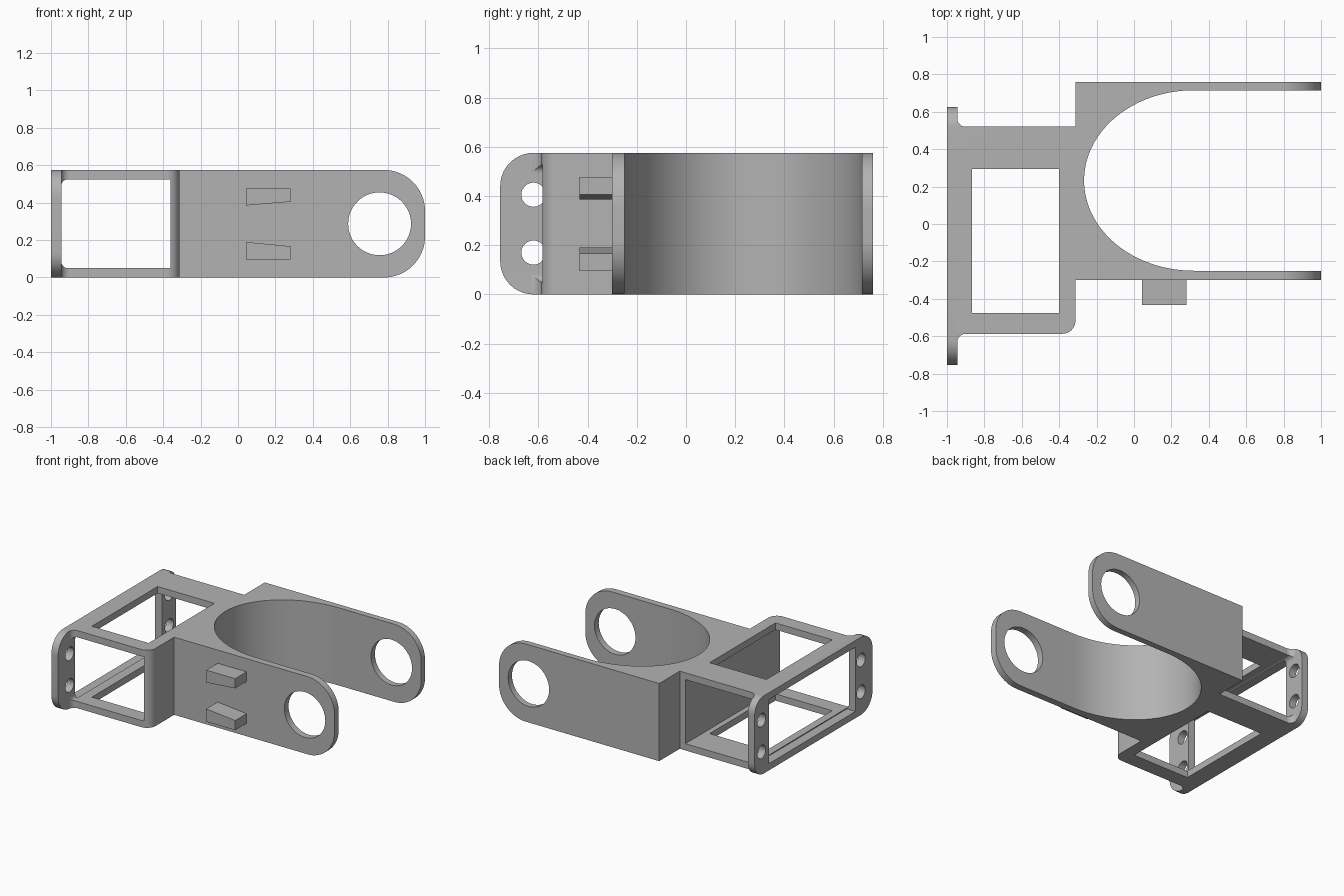
import bpy, bmesh, math
from mathutils import Vector

cube = bpy.data.objects.get("Cube")
if cube:
    bpy.data.objects.remove(cube, do_unlink=True)

grey = bpy.data.materials.new("plain_grey")
grey.use_nodes = True
colour = (0.45, 0.45, 0.45, 1)
grey.diffuse_color = colour
for node in grey.node_tree.nodes:
    if node.type == 'BSDF_PRINCIPLED':
        node.inputs["Base Color"].default_value = colour

HEIGHT = 0.575


def rounded(corners, steps=10):
    """Outline from (u, v, radius) corners; a radius fillets a square corner."""
    points = []
    for i, (u, v, r) in enumerate(corners):
        c = Vector((u, v))
        if r == 0:
            points.append(c)
            continue
        back = (Vector(corners[i - 1][:2]) - c).normalized()
        ahead = (Vector(corners[(i + 1) % len(corners)][:2]) - c).normalized()
        centre = c + r * (back + ahead)
        for k in range(steps + 1):
            t = math.pi / 2 * k / steps
            points.append(centre - r * (ahead * math.cos(t) + back * math.sin(t)))
    return points


def ellipse(cu, cv, ru, rv, start, end, steps):
    angles = [math.radians(start + (end - start) * k / steps) for k in range(steps + 1)]
    return [Vector((cu + ru * math.cos(a), cv + rv * math.sin(a))) for a in angles]


def circle(cu, cv, r):
    return ellipse(cu, cv, r, r, 0, 360, 48)[:-1]


def box(u0, u1, v0, v1, r=0):
    return rounded([(u0, v0, r), (u1, v0, r), (u1, v1, r), (u0, v1, r)])


def prism(name, outline, axis, lo, hi):
    """Extrude a flat outline along one axis."""
    place = {'x': lambda p, w: (w, p[0], p[1]),
             'y': lambda p, w: (p[0], w, p[1]),
             'z': lambda p, w: (p[0], p[1], w)}[axis]
    bm = bmesh.new()
    face = bm.faces.new([bm.verts.new(place(p, lo)) for p in outline])
    new = bmesh.ops.extrude_face_region(bm, geom=[face])["geom"]
    shift = Vector(place((0, 0), hi - lo))
    bmesh.ops.translate(bm, vec=shift, verts=[g for g in new if isinstance(g, bmesh.types.BMVert)])
    bmesh.ops.recalc_face_normals(bm, faces=bm.faces)
    mesh = bpy.data.meshes.new(name)
    bm.to_mesh(mesh)
    bm.free()
    mesh.materials.append(grey)
    obj = bpy.data.objects.new(name, mesh)
    bpy.context.collection.objects.link(obj)
    return obj


def activate(obj):
    bpy.ops.object.select_all(action='DESELECT')
    obj.select_set(True)
    bpy.context.view_layer.objects.active = obj


def combine(target, tool, operation):
    activate(target)
    mod = target.modifiers.new(operation, 'BOOLEAN')
    mod.operation = operation
    mod.solver = 'EXACT'
    mod.object = tool
    bpy.ops.object.modifier_apply(modifier=mod.name)
    bpy.data.objects.remove(tool, do_unlink=True)


# Fork: two arms joined by a block with an elliptical bore
front, back = -0.30, 0.76
outline = [Vector((1, front)), Vector((1, -0.25))]
outline += ellipse(0.32, 0.2325, 0.587, 0.4825, 270, 90, 48)
outline += [Vector((1, 0.715)), Vector((1, back)), Vector((-0.313, back)), Vector((-0.313, front))]
bracket = prism("bracket", outline, 'z', 0, HEIGHT)

# Rounded arm ends and pivot holes
ends = rounded([(-1.2, -0.1, 0), (0.5, -0.1, 0), (0.5, 0, 0), (1, 0, 0.22),
                (1, HEIGHT, 0.22), (0.5, HEIGHT, 0), (0.5, 0.7, 0), (-1.2, 0.7, 0)], 16)
combine(bracket, prism("end_shape", ends, 'y', -1, 1), 'INTERSECT')
combine(bracket, prism("pivot_cutter", circle(0.757, 0.287, 0.168), 'y', -1, 1), 'DIFFERENCE')

# Cage with mounting flange, its ears rounded
cage = prism("cage", rounded([
    (-1, -0.755, 0), (-0.945, -0.755, 0), (-0.945, -0.587, 0.045),
    (-0.313, -0.587, 0.07), (-0.313, -0.28, 0), (-0.29, -0.28, 0),
    (-0.29, 0.52, 0), (-0.945, 0.52, 0.045), (-0.945, 0.625, 0), (-1, 0.625, 0)]),
    'z', 0, HEIGHT)
ears = rounded([(-0.755, 0, 0.135), (0.625, 0, 0.105),
                (0.625, HEIGHT, 0.105), (-0.755, HEIGHT, 0.135)])
combine(cage, prism("ear_shape", ears, 'x', -1.1, 0), 'INTERSECT')
combine(bracket, cage, 'UNION')

# Hollow cage: side opening, top and bottom windows, flange window
low, high = 0.05, 0.525
cavity = rounded([(-0.945, low, 0.035), (-0.36, low, 0), (-0.36, high, 0), (-0.945, high, 0.035)])
combine(bracket, prism("cavity_cutter", cavity, 'y', -0.9, 0.9), 'DIFFERENCE')
combine(bracket, prism("window_cutter", box(-0.865, -0.40, -0.475, 0.295), 'z', -0.1, 0.7), 'DIFFERENCE')
combine(bracket, prism("flange_cutter", box(-0.555, 0.46, low, high), 'x', -1.1, -0.93), 'DIFFERENCE')

# Screw holes in the flange
for y in (-0.62, 0.545):
    for z in (0.17, 0.405):
        combine(bracket, prism("screw_cutter", circle(y, z, 0.049), 'x', -1.1, -0.9), 'DIFFERENCE')

activate(bracket)
bpy.ops.object.shade_smooth_by_angle(angle=math.radians(30))

# Tapered cable clips on the front arm
for name, tall, short, flat in (("upper_clip", 0.385, 0.405, 0.477), ("lower_clip", 0.19, 0.167, 0.095)):
    shape = [(0.043, flat), (0.28, flat), (0.28, short), (0.043, tall)]
    prism(name, shape, 'y', -0.433, -0.28)
